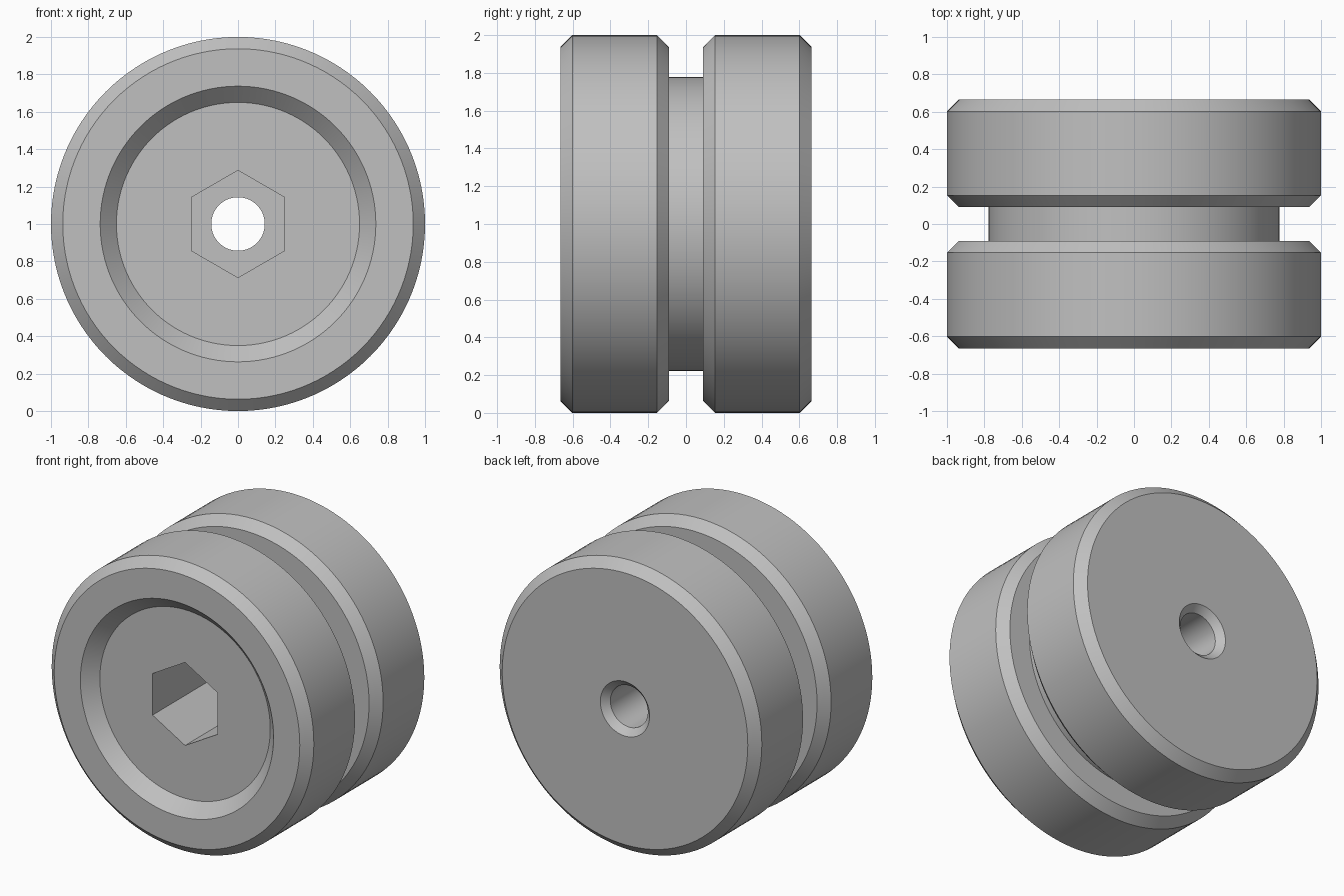
import bpy
import bmesh
import math

default = bpy.data.objects.get("Cube")
if default:
    bpy.data.objects.remove(default, do_unlink=True)

SEGMENTS = 120
HALF = 0.665       # half of the axial length
CHAMFER = 0.063
GROOVE = 0.09      # half width of the central groove
BORE = 0.143
HEX = 0.248        # centre to flat of the hexagonal socket
FLOOR = -HALF + 0.088
SOCKET_END = FLOOR + 0.75


def hex_radius(angle):
    """Distance to a hexagon side, with one corner pointing up."""
    local = angle % (math.pi / 3) - math.pi / 6
    # sides are centred on multiples of 60 degrees
    local = (angle + math.pi / 6) % (math.pi / 3) - math.pi / 6
    return HEX / math.cos(local)


def round_ring(radius):
    return lambda angle: radius


def flange(y0, y1):
    """Profile of one chamfered disc from front to back."""
    rim = 1 - CHAMFER
    return [(y0, round_ring(rim)), (y0 + CHAMFER, round_ring(1)),
            (y1 - CHAMFER, round_ring(1)), (y1, round_ring(rim))]


# Closed profile: recess, flanges with groove, countersunk bore, hex socket
profile = [(FLOOR, hex_radius), (FLOOR, round_ring(0.65)), (-HALF, round_ring(0.737))]
profile += flange(-HALF, -GROOVE)
profile += [(-GROOVE, round_ring(0.777)), (GROOVE, round_ring(0.777))]
profile += flange(GROOVE, HALF)
profile += [(HALF, round_ring(0.188)), (HALF - 0.045, round_ring(BORE)),
            (SOCKET_END, round_ring(BORE)), (SOCKET_END, hex_radius)]

# Sweep the profile around the front-to-back axis
bm = bmesh.new()
rings = []
for y, radius in profile:
    ring = []
    for i in range(SEGMENTS):
        a = 2 * math.pi * i / SEGMENTS
        r = radius(a)
        ring.append(bm.verts.new((r * math.cos(a), y, 1 + r * math.sin(a))))
    rings.append(ring)
for k, ring in enumerate(rings):
    following = rings[(k + 1) % len(rings)]
    for i in range(SEGMENTS):
        j = (i + 1) % SEGMENTS
        bm.faces.new((ring[i], ring[j], following[j], following[i]))
bmesh.ops.recalc_face_normals(bm, faces=bm.faces)

mesh = bpy.data.meshes.new("grooved_roller")
bm.to_mesh(mesh)
bm.free()
roller = bpy.data.objects.new("grooved_roller", mesh)
bpy.context.collection.objects.link(roller)

# Plain grey finish
grey = bpy.data.materials.new("plain_grey")
grey.use_nodes = True
colour = (0.53, 0.53, 0.53, 1)
grey.diffuse_color = colour
grey.node_tree.nodes["Principled BSDF"].inputs["Base Color"].default_value = colour
mesh.materials.append(grey)

# Smooth curved walls, crisp edges
bpy.ops.object.select_all(action='DESELECT')
roller.select_set(True)
bpy.context.view_layer.objects.active = roller
bpy.ops.object.shade_smooth_by_angle(angle=math.radians(25))
